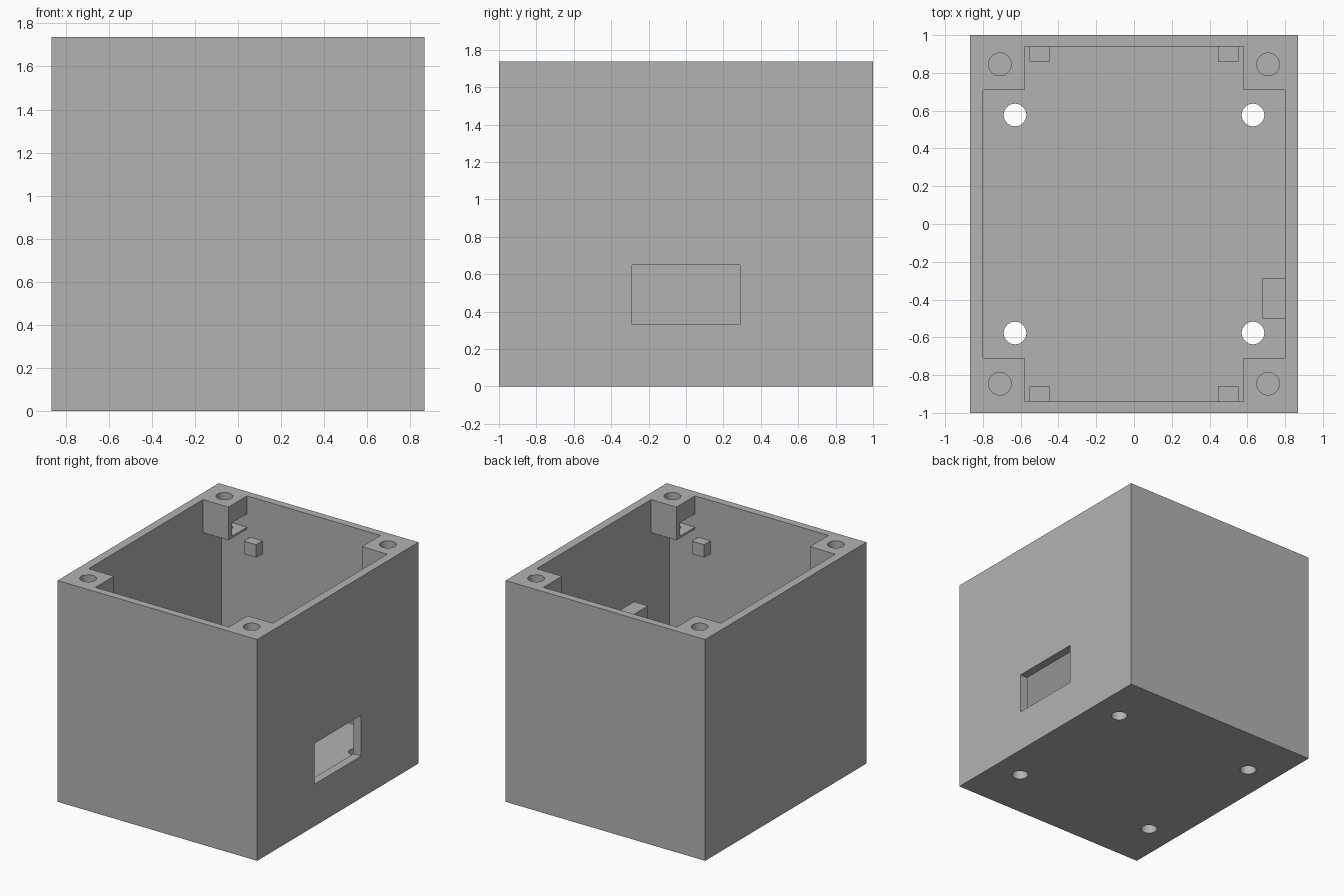
import bpy
import bmesh
from mathutils import Matrix, Vector

if "Cube" in bpy.data.objects:
    bpy.data.objects.remove(bpy.data.objects["Cube"], do_unlink=True)

grey = bpy.data.materials.new("plain_grey")
grey.use_nodes = True
grey.diffuse_color = (0.45, 0.45, 0.45, 1)
grey.node_tree.nodes["Principled BSDF"].inputs["Base Color"].default_value = (0.45, 0.45, 0.45, 1)

HX, HY, H = 0.867, 1.0, 1.737      # outer half sizes and height
IX, IY, FLOOR = 0.80, 0.94, 0.19   # cavity half sizes and floor level
BX, BY = 0.58, 0.71                # inner edges of the corner blocks
BLOCK_BOTTOM = H - 0.26
SIDES = [(sx, sy) for sx in (-1, 1) for sy in (-1, 1)]


def finish(bm, name):
    mesh = bpy.data.meshes.new(name)
    bm.to_mesh(mesh)
    bm.free()
    mesh.materials.append(grey)
    obj = bpy.data.objects.new(name, mesh)
    bpy.context.collection.objects.link(obj)
    return obj


def box(name, x, y, z):
    """Box from three (low, high) ranges, given in either order."""
    lo = Vector([min(r) for r in (x, y, z)])
    hi = Vector([max(r) for r in (x, y, z)])
    bm = bmesh.new()
    bmesh.ops.create_cube(bm, size=1, matrix=Matrix.Translation((lo + hi) / 2) @ Matrix.Diagonal((*(hi - lo), 1)))
    return finish(bm, name)


def cylinder(name, x, y, z, radius):
    bm = bmesh.new()
    bmesh.ops.create_cone(bm, cap_ends=True, segments=40, radius1=radius, radius2=radius,
                          depth=z[1] - z[0], matrix=Matrix.Translation((x, y, sum(z) / 2)))
    return finish(bm, name)


def cut(target, cutter):
    """Subtract the cutter from the target and discard it."""
    cutter.hide_render = True
    mod = target.modifiers.new("cut", "BOOLEAN")
    mod.operation = "DIFFERENCE"
    mod.solver = "EXACT"
    mod.object = cutter
    bpy.context.view_layer.objects.active = target
    bpy.ops.object.modifier_apply(modifier=mod.name)
    bpy.data.objects.remove(cutter, do_unlink=True)


# Open-topped case, hollowed so the corner blocks stay under the rim
case = box("case", (-HX, HX), (-HY, HY), (0, H))
cut(case, box("lower_cavity", (-IX, IX), (-IY, IY), (FLOOR, BLOCK_BOTTOM)))
cut(case, box("long_opening", (-BX, BX), (-IY, IY), (1, 2)))
cut(case, box("wide_opening", (-IX, IX), (-BY, BY), (1, 2)))

# Port window in the left wall
cut(case, box("window", (0.7, 1), (-0.29, 0.29), (0.33, 0.65)))

for sx, sy in SIDES:
    # Mounting hole through the floor
    cut(case, cylinder("floor_hole", sx * 0.63, sy * 0.577, (-0.1, 0.4), 0.06))
    # Screw hole and nut slot in each corner block
    cut(case, cylinder("screw_hole", sx * 0.71, sy * 0.845, (1.3, 2), 0.06))
    cut(case, box("nut_slot", (sx * 0.5, sx * IX), (sy * 0.755, sy * IY), (H - 0.245, H - 0.14)))

# Small pegs on the front and back walls
for sx, sy in SIDES:
    name = ("left" if sx > 0 else "right") + ("_back" if sy > 0 else "_front") + "_peg"
    box(name, (sx * 0.445, sx * 0.552), (sy * 0.86, sy * IY), (1.32, 1.42))

# Support block on the left wall
box("support_block", (0.68, IX), (-0.5, -0.285), (0.8, 1.015))

# Smooth the hole walls, keep the corners crisp
bpy.ops.object.select_all(action="DESELECT")
case.select_set(True)
bpy.context.view_layer.objects.active = case
bpy.ops.object.shade_smooth_by_angle()
